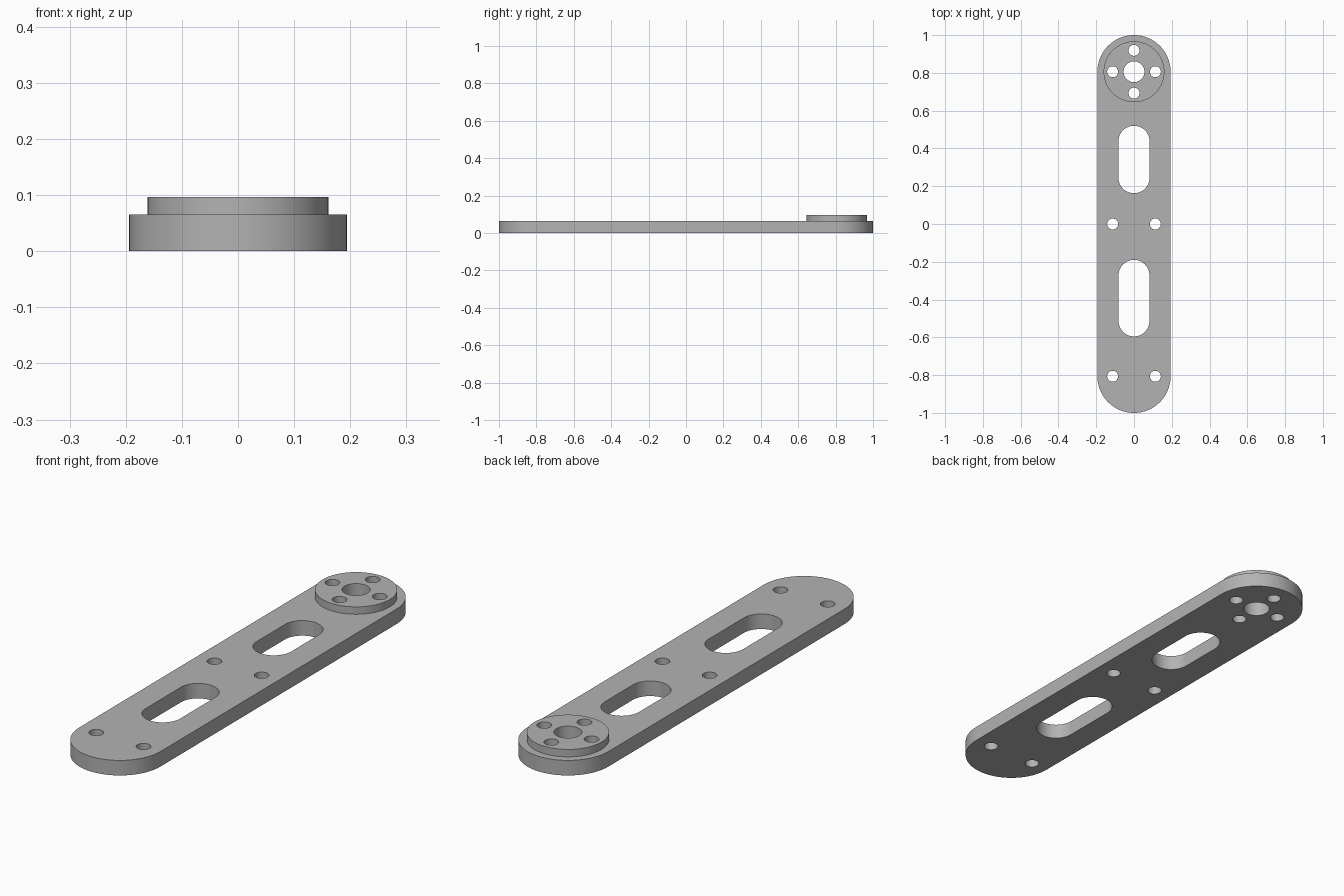
import bpy, bmesh, math

if "Cube" in bpy.data.objects:
    bpy.data.objects.remove(bpy.data.objects["Cube"])

PLATE_TOP, HUB_TOP = 0.065, 0.097
HALF_W = 0.194          # half width and end radius of the arm
HUB_Y, HUB_R = 0.806, 0.161
BOLT_R, BOLT_OFF = 0.029, 0.113

grey = bpy.data.materials.new("grey metal")
grey.diffuse_color = (0.45, 0.45, 0.45, 1)
grey.use_nodes = True
grey.node_tree.nodes["Principled BSDF"].inputs["Base Color"].default_value = grey.diffuse_color


def circle(x, y, r, n=32):
    return [(x + r * math.cos(2 * math.pi * i / n),
             y + r * math.sin(2 * math.pi * i / n)) for i in range(n)]


def slot(y0, y1, r, n=32):
    """Rounded slot along y, from end y0 to end y1."""
    pts = []
    for cy, start in ((y1 - r, 0), (y0 + r, math.pi)):
        for i in range(n + 1):
            a = start + math.pi * i / n
            pts.append((r * math.cos(a), cy + r * math.sin(a)))
    return pts


def perforated_plate(name, loops, z0, z1):
    """Fill the outline minus its holes, then extrude upward."""
    bm = bmesh.new()
    edges = []
    for loop in loops:
        vs = [bm.verts.new((x, y, z0)) for x, y in loop]
        edges += [bm.edges.new((a, b)) for a, b in zip(vs, vs[1:] + vs[:1])]
    bmesh.ops.triangle_fill(bm, edges=edges, use_beauty=True, normal=(0, 0, 1))
    base = bm.faces[:]
    ext = bmesh.ops.extrude_face_region(bm, geom=base, use_keep_orig=True)
    top = [v for v in ext["geom"] if isinstance(v, bmesh.types.BMVert)]
    bmesh.ops.translate(bm, verts=top, vec=(0, 0, z1 - z0))
    bmesh.ops.recalc_face_normals(bm, faces=bm.faces[:])
    mesh = bpy.data.meshes.new(name)
    bm.to_mesh(mesh)
    bm.free()
    mesh.materials.append(grey)
    obj = bpy.data.objects.new(name, mesh)
    bpy.context.collection.objects.link(obj)
    bpy.ops.object.select_all(action="DESELECT")
    obj.select_set(True)
    bpy.context.view_layer.objects.active = obj
    bpy.ops.object.shade_smooth_by_angle(angle=math.radians(30))
    return obj


# Central bore and four bolt holes shared by the hub and the arm
hub_holes = [circle(0, HUB_Y, 0.055, 48)]
hub_holes += [circle(dx * BOLT_OFF, HUB_Y + dy * BOLT_OFF, BOLT_R)
              for dx, dy in ((1, 0), (-1, 0), (0, 1), (0, -1))]

# Paired bolt holes at the middle and the free end
pair_holes = [circle(s * BOLT_OFF, y, BOLT_R)
              for y in (0.0, -HUB_Y) for s in (-1, 1)]

# Lightening slots
slots = [slot(0.163, 0.52, 0.082), slot(-0.595, -0.19, 0.082)]

perforated_plate("arm_plate", [slot(-1, 1, HALF_W, 48)] + slots + pair_holes + hub_holes,
                 0, PLATE_TOP)
perforated_plate("hub_disc", [circle(0, HUB_Y, HUB_R, 96)] + hub_holes,
                 PLATE_TOP, HUB_TOP)
